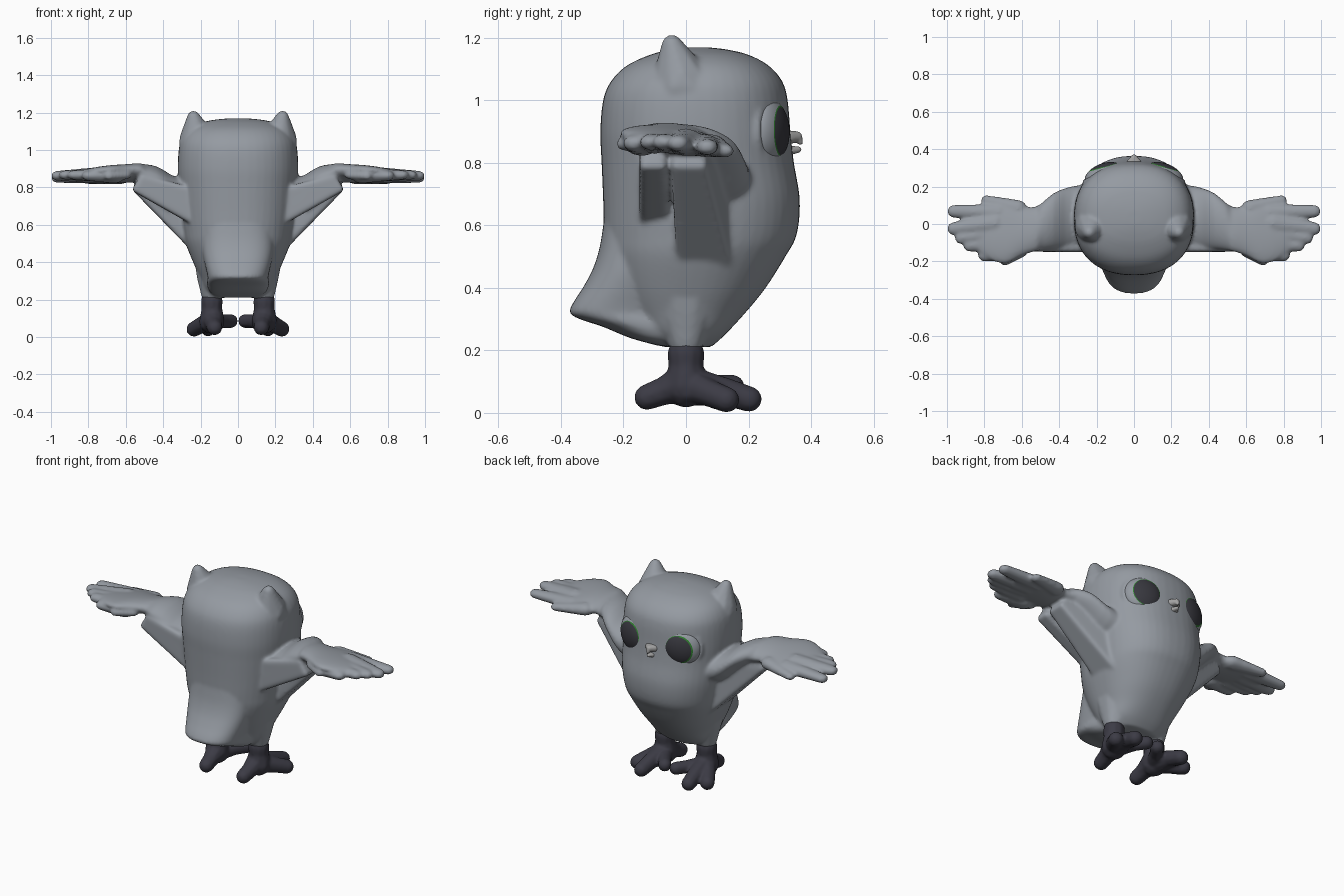
import bpy, bmesh, math
from mathutils import Vector, Matrix

if "Cube" in bpy.data.objects:
    bpy.data.objects.remove(bpy.data.objects["Cube"])


def material(name, rgb):
    m = bpy.data.materials.new(name)
    m.use_nodes = True
    m.diffuse_color = (*rgb, 1)
    m.node_tree.nodes["Principled BSDF"].inputs["Base Color"].default_value = (*rgb, 1)
    return m


feather = material("feather_grey", (0.30, 0.325, 0.36))
dark = material("foot_charcoal", (0.045, 0.044, 0.06))
black = material("pupil_black", (0.04, 0.04, 0.05))
green = material("iris_green", (0.03, 0.22, 0.03))
horn = material("beak_grey", (0.36, 0.36, 0.36))


def hull(bm, balls, flat=1.0):
    """Convex skin around balls (x, y, z, radius)."""
    tmp = bmesh.new()
    for x, y, z, r in balls:
        mat = Matrix.Translation((x, y, z)) @ Matrix.Diagonal((r, r, r * flat, 1))
        bmesh.ops.create_icosphere(tmp, subdivisions=2, radius=1, matrix=mat)
    verts = [bm.verts.new(v.co) for v in tmp.verts]
    tmp.free()
    bmesh.ops.convex_hull(bm, input=verts)
    bmesh.ops.delete(bm, geom=[v for v in verts if not v.link_faces], context='VERTS')


def chain(bm, balls, flat=1.0):
    for a, b in zip(balls, balls[1:]):
        hull(bm, (a, b), flat)


def flip(balls, s):
    return [(s * x, y, z, r) for x, y, z, r in balls]


def smooth_rows(rows, steps=5):
    """Catmull-Rom interpolation between rows of numbers."""
    pts = [rows[0], *rows, rows[-1]]
    out = []
    for a, b, c, d in zip(pts, pts[1:], pts[2:], pts[3:]):
        for k in range(steps):
            t = k / steps
            out.append([q + .5 * t * (r - p + t * (2 * p - 5 * q + 4 * r - e
                                                   + t * (3 * (q - r) + e - p)))
                        for p, q, r, e in zip(a, b, c, d)])
    return out + [rows[-1]]


def loft(bm, rings):
    loops = [[bm.verts.new(p) for p in ring] for ring in rings]
    n = len(loops[0])
    for a, b in zip(loops, loops[1:]):
        for i in range(n):
            j = (i + 1) % n
            bm.faces.new((a[i], a[j], b[j], b[i]))
    bm.faces.new(loops[0][::-1])
    bm.faces.new(loops[-1])


def oval(ru, rv, power=2.0, n=48):
    pts = []
    for i in range(n):
        c, s = math.cos(math.tau * i / n), math.sin(math.tau * i / n)
        pts.append((ru * math.copysign(abs(c) ** (2 / power), c),
                    rv * math.copysign(abs(s) ** (2 / power), s)))
    return pts


def stack(bm, rows, power):
    """Horizontal slices: height, back, front, half width."""
    loft(bm, [[(u, (b + f) / 2 + v, z) for u, v in oval(w, (f - b) / 2, power)]
              for z, b, f, w in smooth_rows(rows)])


def finish(bm, name, mats, voxel=None, smooth=0):
    bmesh.ops.recalc_face_normals(bm, faces=bm.faces)
    for f in bm.faces:
        f.smooth = True
    me = bpy.data.meshes.new(name)
    bm.to_mesh(me)
    bm.free()
    ob = bpy.data.objects.new(name, me)
    bpy.context.collection.objects.link(ob)
    for m in mats:
        me.materials.append(m)
    if voxel:
        rm = ob.modifiers.new("merge", 'REMESH')
        rm.mode, rm.voxel_size, rm.use_smooth_shade = 'VOXEL', voxel, True
        sm = ob.modifiers.new("soften", 'SMOOTH')
        sm.factor, sm.iterations = 0.5, smooth


def eye_matrix(s):
    gaze = Vector((s * .36, .93, .02))
    return (Matrix.Translation((s * .162, .264, .9))
            @ gaze.to_track_quat('Z', 'Y').to_matrix().to_4x4())


# Torso and head
body = bmesh.new()
stack(body, [(.21, -.07, .08, .13), (.25, -.13, .125, .18), (.32, -.19, .19, .205),
             (.4, -.23, .255, .24), (.5, -.255, .318, .28), (.57, -.262, .354, .295),
             (.68, -.265, .364, .31), (.8, -.27, .345, .317), (.9, -.274, .334, .322),
             (1.0, -.265, .325, .317), (1.06, -.24, .308, .302), (1.11, -.19, .265, .265),
             (1.145, -.115, .2, .2), (1.162, -.05, .13, .12), (1.169, 0, .07, .04)], 2.3)

# Tail
stack(body, [(.215, -.09, 0, .11), (.24, -.18, 0, .15), (.275, -.265, 0, .165),
             (.3, -.34, -.01, .165), (.32, -.372, -.02, .162), (.35, -.362, -.02, .168),
             (.4, -.33, -.02, .18), (.46, -.298, -.02, .19), (.53, -.276, -.02, .19),
             (.62, -.262, -.02, .18)], 2.5)

# Wing sections: x, centre y, centre z, half depth, half thickness
wing = [(.2, .03, .73, .185, .12), (.33, .03, .765, .172, .09), (.43, .015, .84, .15, .07),
        (.52, -.025, .875, .12, .05), (.6, -.035, .874, .135, .046), (.68, -.035, .87, .175, .042),
        (.76, -.03, .865, .165, .036), (.85, -.025, .86, .11, .024)]
# Wing feathers: root and tip
feathers = [((.62, .08, .855, .05), (.79, .125, .838, .03)),
            ((.72, .06, .855, .05), (.965, .068, .85, .035)),
            ((.74, .0, .865, .06), (.965, -.025, .862, .036)),
            ((.74, -.05, .865, .05), (.925, -.075, .866, .034)),
            ((.72, -.1, .865, .05), (.88, -.115, .866, .034)),
            ((.66, -.14, .865, .06), (.80, -.165, .862, .037)),
            ((.6, -.15, .865, .03), (.69, -.195, .86, .03))]

for s in (-1, 1):
    # Ear tufts and thighs
    hull(body, flip([(.238, -.045, 1.177, .034), (.216, -.012, 1.04, .104)], s))
    hull(body, flip([(.12, 0, .36, .11), (.14, 0, .235, .06)], s))
    # Wing arm and feathers
    loft(body, [[(s * x, yc + u, zc + v - .14 * u * (x > .5)) for u, v in oval(ry, rz)]
                for x, yc, zc, ry, rz in smooth_rows(wing, 3)])
    for pair in feathers:
        hull(body, flip(pair, s), .75)
    # Folds of skin under the wing: inner and outer depth range, lowest height
    for inner, outer, low in (((-.01, .13), (-.03, .05), .48), ((-.13, -.07), (-.13, -.08), .62)):
        hull(body, flip([(.24, y, z, .02) for y in inner for z in (low, .78)]
                        + [(x, y, z, .018) for y in outer
                           for x, z in ((.545, .79), (.51, .85))], s))
    # Raised eyelid rim
    m = eye_matrix(s)
    rim = [m @ Vector((.107 * math.cos(a), .102 * math.sin(a), .002))
           for a in (math.tau * i / 20 for i in range(21))]
    chain(body, [(*p, .014) for p in rim])

finish(body, "feathered_body", [feather], .009, 7)

# Eyes: flattened balls turned slightly inward, iris ring wider on one side
for s, side in ((1, "left"), (-1, "right")):
    bm = bmesh.new()
    bmesh.ops.create_uvsphere(bm, u_segments=48, v_segments=64, radius=.106)
    for f in bm.faces:
        c = f.calc_center_median()
        r = math.hypot(c.x, c.y)
        if c.z > 0 and r < .081:
            f.material_index = 1 if r < (.073 if c.x > 0 else .077) else 2
    bm.transform(eye_matrix(s) @ Matrix.Diagonal((1, 1, .56, 1)) @ Matrix.Rotation(s * .17, 4, 'Y'))
    finish(bm, side + "_eye", [feather, black, green])

# Beak halves
bm = bmesh.new()
hull(bm, [(-.02, .325, .88, .022), (.02, .325, .88, .022), (0, .354, .883, .018)])
hull(bm, [(0, .354, .883, .018), (0, .366, .864, .008)])
finish(bm, "upper_beak", [horn], .004, 2)
bm = bmesh.new()
hull(bm, [(-.014, .325, .838, .016), (.014, .325, .838, .016), (0, .36, .842, .01)])
finish(bm, "lower_beak", [horn], .004, 2)

# Legs with four toes each
toes = [[(.14, .02, .085, .062), (.15, .12, .07, .046), (.16, .202, .044, .042)],
        [(.15, .02, .085, .055), (.195, .07, .065, .045), (.235, .13, .042, .042)],
        [(.13, .02, .08, .05), (.08, .09, .085, .038), (.038, .15, .085, .038)],
        [(.135, -.01, .095, .062), (.13, -.07, .07, .046), (.125, -.125, .05, .042)]]
for s, side in ((1, "left"), (-1, "right")):
    bm = bmesh.new()
    chain(bm, flip([(.14, 0, .19, .06), (.14, 0, .15, .057), (.14, 0, .085, .07)], s))
    for toe in toes:
        chain(bm, flip(toe, s))
    finish(bm, side + "_foot", [dark], .008, 5)
